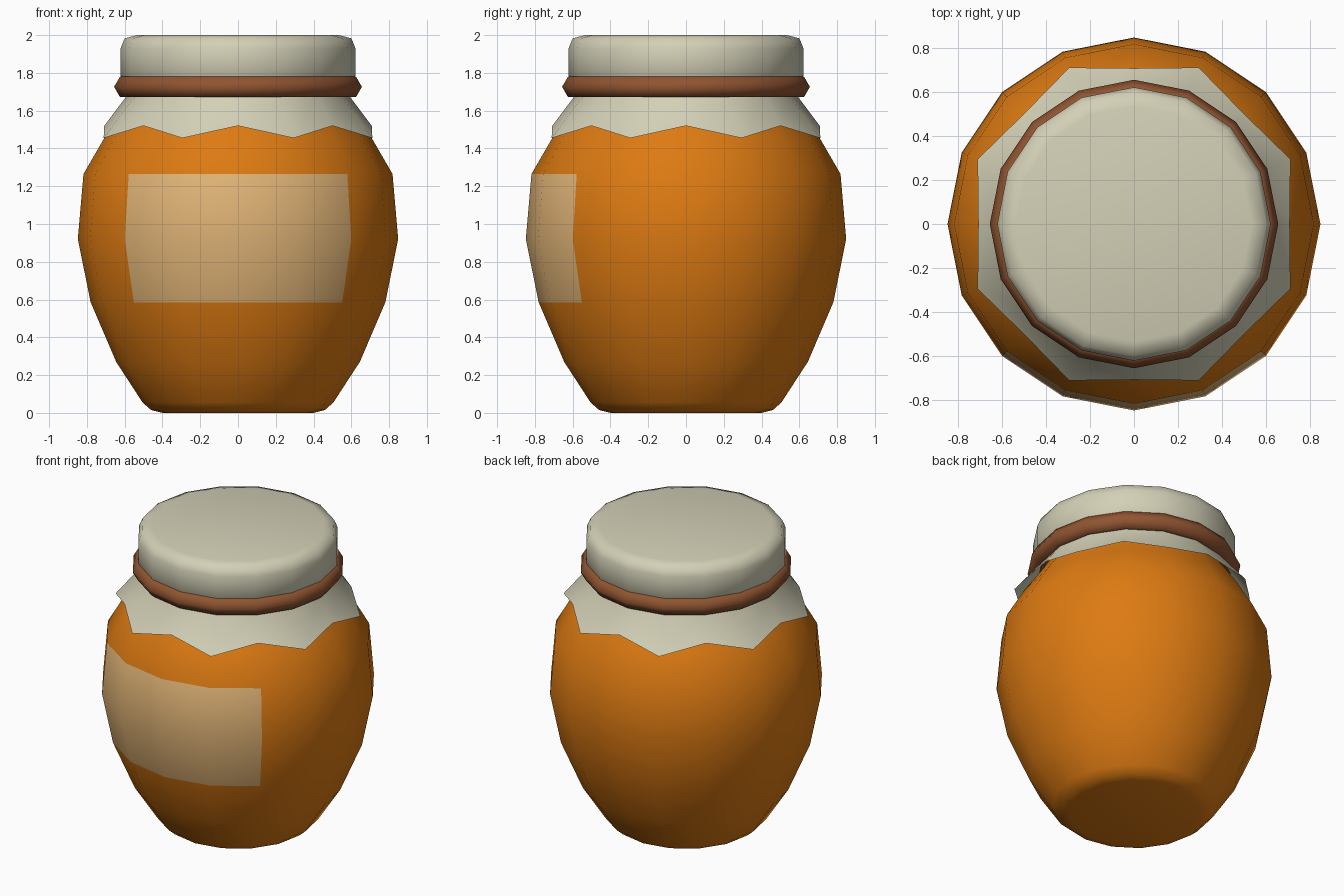
import bpy, bmesh, math

if "Cube" in bpy.data.objects:
    bpy.data.objects.remove(bpy.data.objects["Cube"])

SIDES = 16


def material(name, colour):
    m = bpy.data.materials.new(name)
    m.diffuse_color = (*colour, 1.0)
    m.use_nodes = True
    m.node_tree.nodes["Principled BSDF"].inputs["Base Color"].default_value = m.diffuse_color
    return m


honey = material("honey orange", (0.72, 0.195, 0.006))
paper = material("label tan", (0.74, 0.45, 0.18))
linen = material("linen cream", (0.65, 0.63, 0.47))
twine = material("twine brown", (0.28, 0.09, 0.03))


def lathe(name, profile, mats, cap_start=False, cap_end=False, loop=False):
    """Revolve a profile; each entry is (radius, z) or a pair of them,
    used alternately around the ring."""
    bm = bmesh.new()
    rings = []
    for p in profile:
        ring = []
        for i in range(SIDES):
            r, z = p[i % 2] if isinstance(p[0], tuple) else p
            a = 2 * math.pi * i / SIDES
            ring.append(bm.verts.new((r * math.cos(a), r * math.sin(a), z)))
        rings.append(ring)
    pairs = list(zip(rings, rings[1:]))
    if loop:
        pairs.append((rings[-1], rings[0]))
    for lo, hi in pairs:
        for i in range(SIDES):
            j = (i + 1) % SIDES
            bm.faces.new((lo[i], lo[j], hi[j], hi[i]))
    if cap_start:
        bm.faces.new(rings[0][::-1])
    if cap_end:
        bm.faces.new(rings[-1])
    for f in bm.faces:
        f.smooth = True
    me = bpy.data.meshes.new(name)
    bm.to_mesh(me)
    bm.free()
    for m in mats:
        me.materials.append(m)
    ob = bpy.data.objects.new(name, me)
    bpy.context.collection.objects.link(ob)
    return ob


# Jar body, closed at both ends
body = lathe("jar_body", [(0.40, 0), (0.46, 0.015), (0.505, 0.055), (0.645, 0.27),
                          (0.78, 0.585), (0.848, 0.92), (0.818, 1.265),
                          (0.705, 1.46), (0.58, 1.64), (0.54, 1.75)],
             [honey, paper], cap_start=True, cap_end=True)

# Label: the front quarter of the two middle rows
for f in body.data.polygons:
    c = f.center
    if 0.6 < c.z < 1.25 and c.y < -abs(c.x):
        f.material_index = 1

# Cloth cover: zigzag skirt, gathered neck and rounded top
lathe("cloth_cover", [((0.708, 1.52), (0.77, 1.455)), (0.595, 1.67), (0.58, 1.73),
                      (0.622, 1.785), (0.622, 1.93), (0.60, 1.983), (0.535, 2.0)],
      [linen], cap_end=True)

# Twine ring around the neck, six-sided section
lathe("twine_ring", [(0.593 + 0.063 * math.cos(math.pi * k / 3),
                      1.726 + 0.063 * math.sin(math.pi * k / 3)) for k in range(6)],
      [twine], loop=True)
